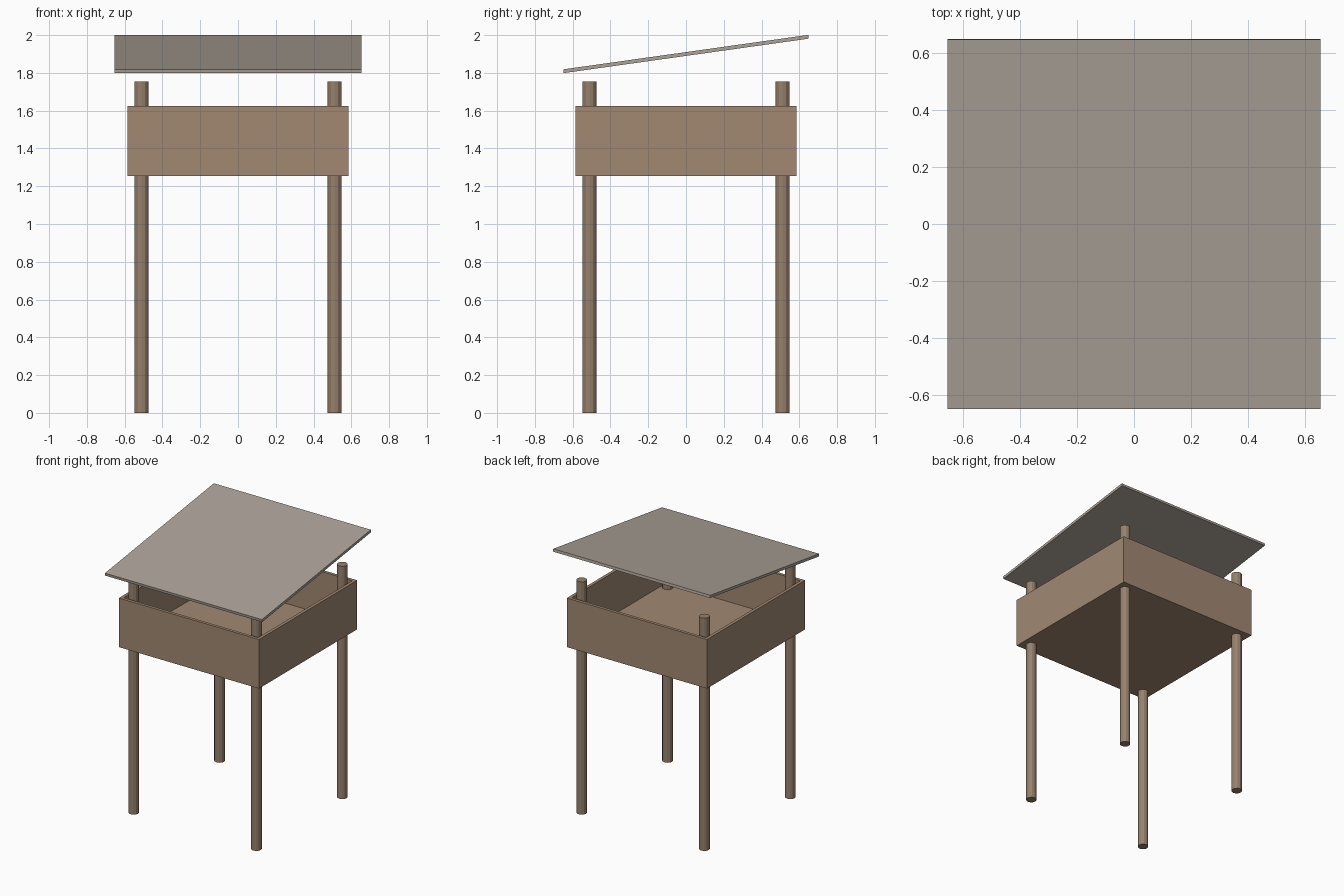
import bpy, bmesh, math

if "Cube" in bpy.data.objects:
    bpy.data.objects.remove(bpy.data.objects["Cube"])


def material(name, rgb):
    m = bpy.data.materials.new(name)
    m.diffuse_color = (*rgb, 1)
    m.use_nodes = True
    m.node_tree.nodes["Principled BSDF"].inputs["Base Color"].default_value = m.diffuse_color
    return m


wood = material("box_wood", (0.36, 0.25, 0.17))
post_wood = material("post_wood", (0.31, 0.22, 0.15))
sheet = material("roof_sheet", (0.42, 0.37, 0.32))


def block(name, size, location, mat):
    bpy.ops.mesh.primitive_cube_add(size=1, location=location)
    ob = bpy.context.object
    ob.name = name
    ob.scale = size
    bpy.ops.object.transform_apply(location=False, rotation=False, scale=True)
    ob.data.materials.append(mat)
    return ob


# open-topped cabin: inset the top face and push it down to the floor
HALF, WALL, BOTTOM, RIM, FLOOR = 0.585, 0.033, 1.255, 1.625, 1.305
cabin = block("cabin_box", (2 * HALF, 2 * HALF, RIM - BOTTOM),
              (0, 0, (RIM + BOTTOM) / 2), wood)
bm = bmesh.new()
bm.from_mesh(cabin.data)
top = max(bm.faces, key=lambda f: f.calc_center_median().z)
bmesh.ops.inset_region(bm, faces=[top], thickness=WALL)
inner = bmesh.ops.extrude_discrete_faces(bm, faces=[top])["faces"]
bmesh.ops.translate(bm, verts=inner[0].verts, vec=(0, 0, FLOOR - RIM))
bm.to_mesh(cabin.data)
bm.free()

# four corner posts running through the cabin floor
for y, end in ((-1, "front"), (1, "back")):
    for x, side in ((-1, "left"), (1, "right")):
        bpy.ops.mesh.primitive_cylinder_add(
            vertices=12, radius=0.037, depth=1.755,
            location=(x * 0.512, y * 0.512, 0.8775))
        post = bpy.context.object
        post.name = f"{end}_{side}_post"
        post.data.materials.append(post_wood)

# sloping roof panel, higher at the back
roof = block("roof_panel", (1.31, 1.31, 0.02), (0, 0, 1.9), sheet)
roof.rotation_euler.x = math.radians(8)
